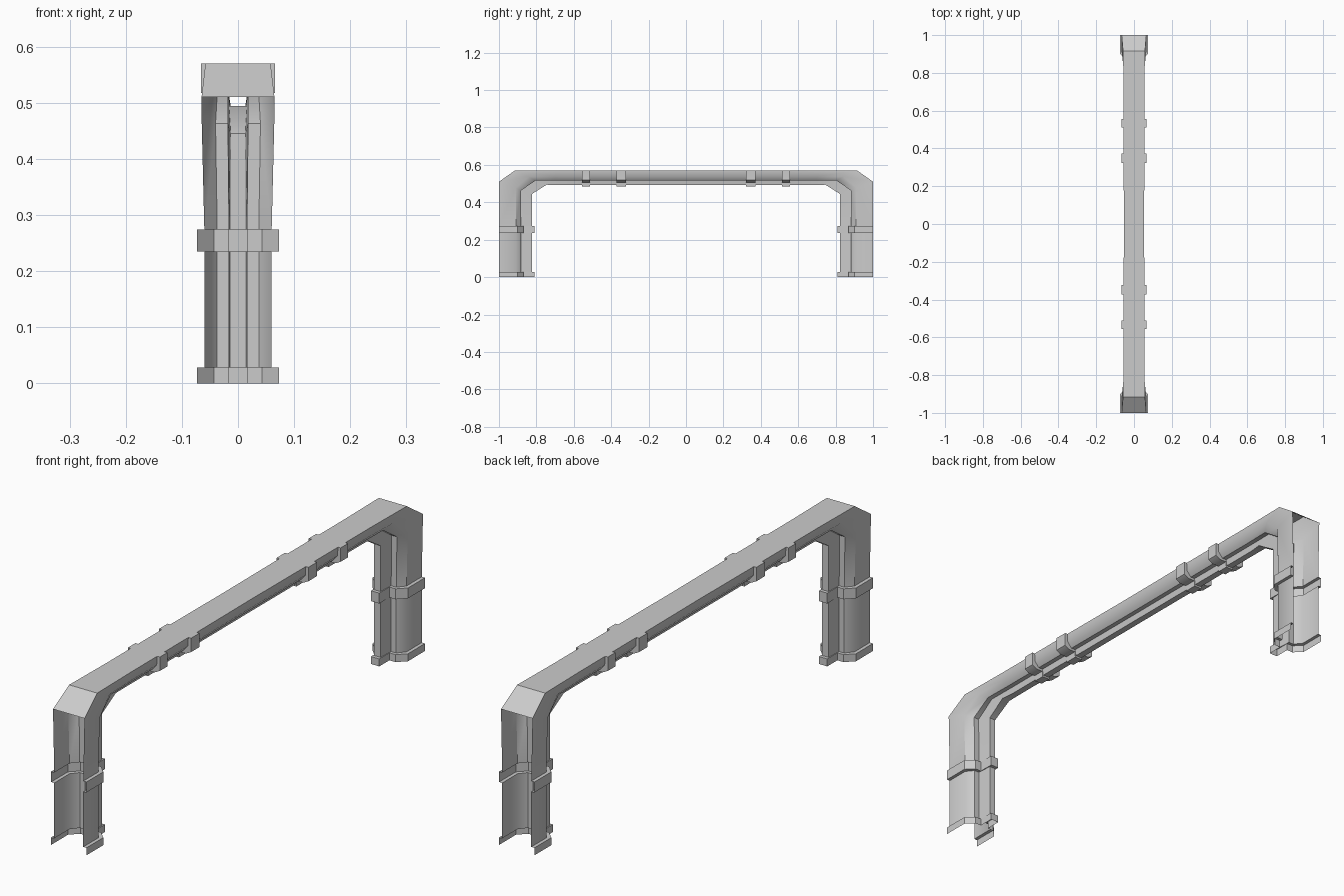
import bpy, math

if "Cube" in bpy.data.objects:
    bpy.data.objects.remove(bpy.data.objects["Cube"])

# Half cross-sections: (x, depth inward from the outer open edge)
LEG = [(.06, 0), (.06, .09), (.037, .118), (.016, .118), (.013, .177), (0, .177)]
LEG_BAND = [(.073, 0), (.073, .1), (.043, .13), (.017, .13), (.017, .19), (0, .19)]
BEAM = [(.055, 0), (.053, .033), (.035, .054), (.017, .054), (.013, .078), (0, .078)]
BEAM_BAND = [(.066, 0), (.066, .052), (.045, .063), (.018, .063), (.016, .085), (0, .085)]


def leg(z, prof):
    return [(x, -1 + d, z) for x, d in prof]


def beam(y, prof, s=1.0):
    return [(x * s, y, .57 - d) for x, d in prof]


# Two rings through the chamfered corner
corner_low = [(.065, -1, .51), (.065, -.91, .478), (.04, -.882, .463),
              (.018, -.882, .463), (.013, -.823, .445), (0, -.823, .445)]
corner_high = [(.058, -.915, .57), (.057, -.84, .537), (.037, -.805, .516),
               (.018, -.805, .516), (.016, -.745, .494), (0, -.745, .494)]

# Rings from foot to mid-span; bands are steps in the shell
rings = [leg(0, LEG_BAND), leg(.028, LEG_BAND), leg(.028, LEG),
         leg(.235, LEG), leg(.235, LEG_BAND), leg(.274, LEG_BAND), leg(.274, LEG),
         corner_low, corner_high, beam(-.7, BEAM)]
for a, b in ((-.556, -.512), (-.372, -.322)):
    rings += [beam(a, BEAM), beam(a, BEAM_BAND), beam(b, BEAM_BAND), beam(b, BEAM)]
rings.append(beam(0, BEAM, .97))


def loft(name, rows, smooth):
    n = len(rows[0])
    verts = [p for r in rows for p in r]
    faces = []
    for j in range(len(rows) - 1):
        # skip collapsed strips
        if n == 2 and rows[j][0] == rows[j + 1][0]:
            continue
        for i in range(n - 1):
            a = j * n + i
            faces.append((a, a + 1, a + n + 1, a + n))
    me = bpy.data.meshes.new(name)
    me.from_pydata(verts, [], faces)
    me.update()
    if smooth:
        me.shade_smooth()
        me.set_sharp_from_angle(angle=math.radians(40))
    ob = bpy.data.objects.new(name, me)
    bpy.context.collection.objects.link(ob)
    # Mirror to both sides and both ends about the origin
    m = ob.modifiers.new("Mirror", 'MIRROR')
    m.use_axis = (True, True, False)
    m.merge_threshold = .0005
    return ob


# Ribbed hollow channel, open on the outside of the legs
loft("arch_shell", rings, True)

# Flat cover over the corner chamfers and the beam top
loft("top_cover", [[(0, r[0][1], r[0][2]), r[0]] for r in rings[7:]], False)
